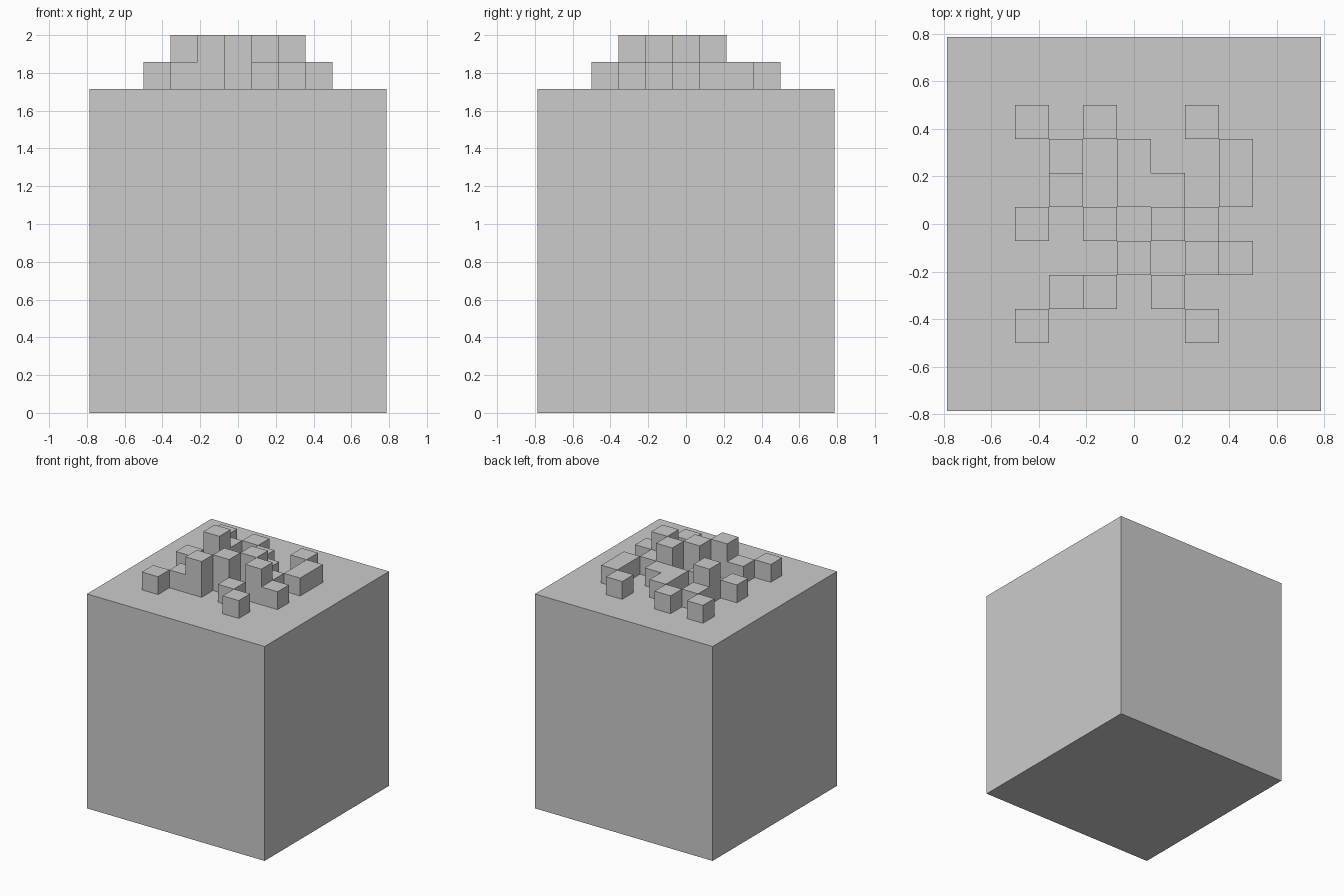
import bpy
import bmesh

if "Cube" in bpy.data.objects:
    bpy.data.objects.remove(bpy.data.objects["Cube"])

C = 1 / 7          # edge of one small cube
BASE_H = 12        # base height in cubes
HALF = 5.5         # half base width in cubes

# cube stack heights on the top, back row first, left to right
ROWS = ["1010010",
        "0101001",
        "0201101",
        "1010210",
        "0002021",
        "0120100",
        "1000010"]
N = len(ROWS)


def height(i, j):
    return int(ROWS[N - 1 - j][i]) if 0 <= i < N and 0 <= j < N else 0


bm = bmesh.new()


def quad(*corners):
    """Face from corners in cube units, origin at the base centre."""
    bm.faces.new([bm.verts.new((x * C, y * C, z * C)) for x, y, z in corners])


# base: four sides and underside
h = HALF
ring = [(-h, -h), (h, -h), (h, h), (-h, h)]
for k in range(4):
    a, b = ring[k], ring[(k + 1) % 4]
    quad((*a, 0), (*b, 0), (*b, BASE_H), (*a, BASE_H))
quad(*[(*p, 0) for p in reversed(ring)])

# top surface: one flat tile per cell, walls wherever the height steps up
for i in range(-2, N + 2):
    for j in range(-2, N + 2):
        x, y = i - N / 2, j - N / 2
        top = height(i, j)
        cell = [(x, y), (x + 1, y), (x + 1, y + 1), (x, y + 1)]
        quad(*[(*p, BASE_H + top) for p in cell])
        for k, (di, dj) in enumerate([(0, -1), (1, 0), (0, 1), (-1, 0)]):
            a, b = cell[k], cell[(k + 1) % 4]
            for level in range(height(i + di, j + dj), top):
                z = BASE_H + level
                quad((*a, z), (*b, z), (*b, z + 1), (*a, z + 1))

bmesh.ops.remove_doubles(bm, verts=bm.verts, dist=1e-4)
mesh = bpy.data.meshes.new("block_with_cubes")
bm.to_mesh(mesh)
bm.free()
bpy.context.collection.objects.link(bpy.data.objects.new("block_with_cubes", mesh))
